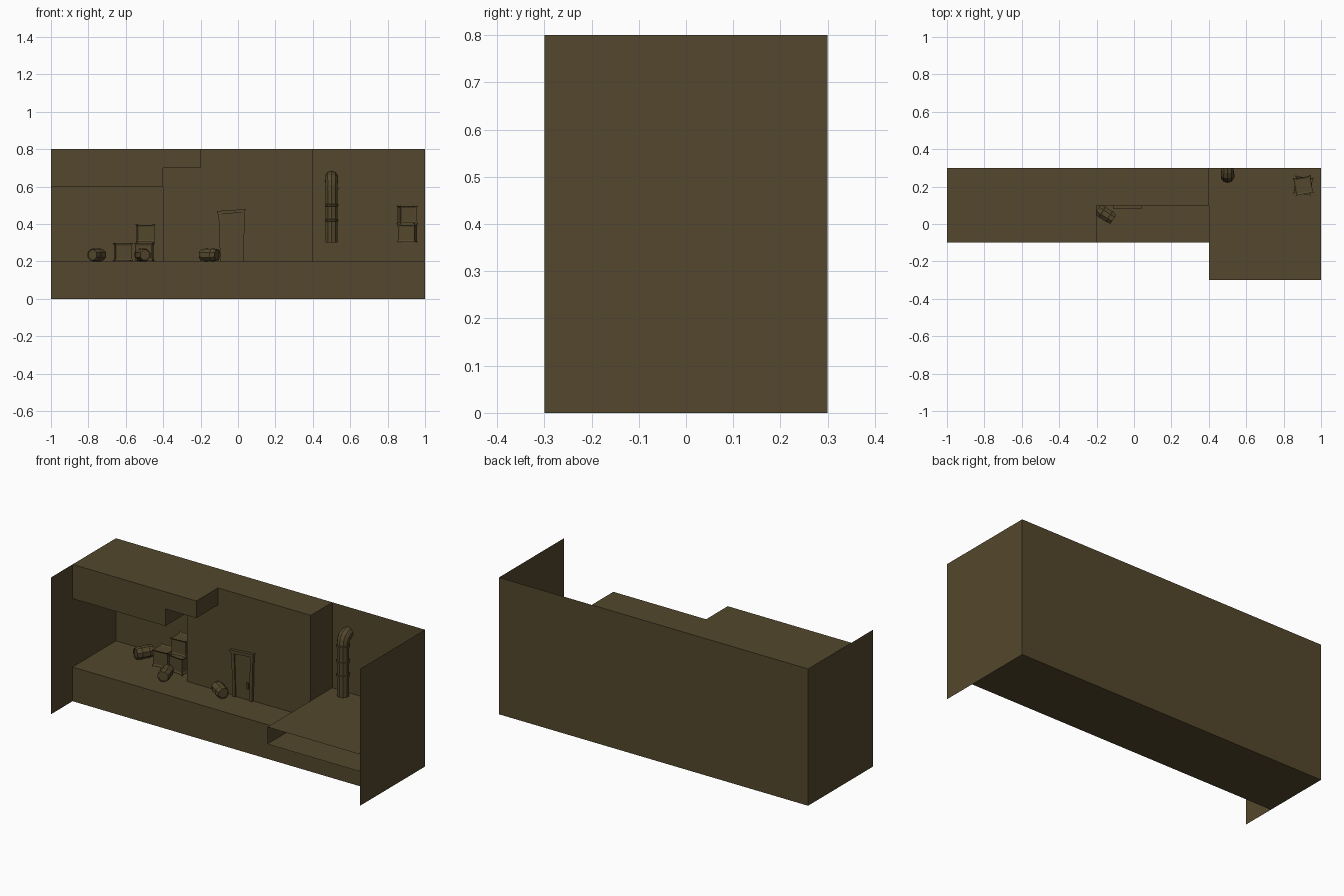
import bpy, bmesh, math
from mathutils import Matrix, Vector

if "Cube" in bpy.data.objects:
    bpy.data.objects.remove(bpy.data.objects["Cube"])

mat = bpy.data.materials.new("dark_olive_brown")
mat.diffuse_color = (0.088, 0.064, 0.026, 1)
mat.use_nodes = True
mat.node_tree.nodes["Principled BSDF"].inputs["Base Color"].default_value = mat.diffuse_color


def finish(name, bm):
    me = bpy.data.meshes.new(name)
    bm.to_mesh(me)
    bm.free()
    me.materials.append(mat)
    ob = bpy.data.objects.new(name, me)
    bpy.context.collection.objects.link(ob)
    return ob


def panel(name, axis, at, outline):
    """Flat sheet at a fixed position on one axis; outline uses the other two axes in order."""
    bm = bmesh.new()
    vs = []
    for p in outline:
        co = list(p)
        co.insert(axis, at)
        vs.append(bm.verts.new(co))
    bm.faces.new(vs)
    return finish(name, bm)


def rect(a0, b0, a1, b1):
    return [(a0, b0), (a1, b0), (a1, b1), (a0, b1)]


def plate(name, outline, y0, y1):
    """Outline in x and z, extruded between two y values."""
    bm = bmesh.new()
    f = bm.faces.new([bm.verts.new((x, y0, z)) for x, z in outline])
    r = bmesh.ops.extrude_face_region(bm, geom=[f], use_keep_orig=True)
    bmesh.ops.translate(bm, vec=(0, y1 - y0, 0),
                        verts=[g for g in r["geom"] if isinstance(g, bmesh.types.BMVert)])
    bmesh.ops.recalc_face_normals(bm, faces=bm.faces)
    return finish(name, bm)


def sweep(name, rings, sides):
    """Skin rings given as (centre, direction, radius)."""
    bm = bmesh.new()
    loops = []
    for c, d, r in rings:
        d = Vector(d).normalized()
        u = Vector((1, 0, 0)) if abs(d.x) < 0.9 else Vector((0, 1, 0))
        u = (u - d * u.dot(d)).normalized()
        v = d.cross(u)
        loops.append([bm.verts.new(Vector(c) + r * (u * math.cos(t) + v * math.sin(t)))
                      for t in [2 * math.pi * (i + 0.5) / sides for i in range(sides)]])
    for a, b in zip(loops, loops[1:]):
        for i in range(sides):
            j = (i + 1) % sides
            bm.faces.new((a[i], a[j], b[j], b[i]))
    bm.faces.new(loops[0][::-1])
    bm.faces.new(loops[-1])
    bmesh.ops.recalc_face_normals(bm, faces=bm.faces)
    return finish(name, bm)


def crate(name, loc, turn, s=0.105):
    """Cube with pinched edges and sunken faces."""
    bm = bmesh.new()
    bmesh.ops.create_cube(bm, size=2)
    bmesh.ops.subdivide_edges(bm, edges=bm.edges[:], cuts=2, use_grid_fill=True)
    for v in bm.verts:
        outer = [abs(c) > 0.9 for c in v.co]
        pull = {3: 1.0, 2: 0.9, 1: 0.8}[sum(outer)]
        v.co = [math.copysign(pull if o else 0.72, c) for o, c in zip(outer, v.co)]
    bmesh.ops.transform(bm, verts=bm.verts, matrix=Matrix.Translation(loc)
                        @ Matrix.Rotation(math.radians(turn), 4, 'Z') @ Matrix.Scale(s / 2, 4))
    return finish(name, bm)


def barrel(name, x, y, direction):
    d = Vector((*direction, 0)).normalized()
    profile = [(-.045, .022), (-.045, .027), (-.05, .027), (-.05, .031), (-.025, .035), (-.022, .037),
               (-.017, .035), (.017, .035), (.022, .037), (.025, .035), (.05, .031),
               (.05, .027), (.045, .027), (.045, .022)]
    c = Vector((x, y, 0.235))
    sweep(name, [(c + d * t, d, r) for t, r in profile], 8)


# Outer shell
panel("left_wall", 0, -1, rect(-.3, 0, .3, .8))
panel("right_wall", 0, 1, rect(-.3, 0, .3, .8))
panel("back_wall", 1, .3, rect(-1, 0, 1, .8))
panel("base", 2, 0, rect(-1, -.1, 1, .3))
panel("floor_front", 1, -.1, rect(-1, 0, 1, .2))
panel("floor", 2, .2, rect(-1, -.1, 1, .3))

# Raised platform on the right, open at the front
panel("shelf", 2, .2, rect(.4, -.3, 1, -.1))
panel("platform", 2, .3, rect(.4, -.3, 1, .3))
panel("platform_side", 0, .4, rect(-.3, .2, .1, .3))

# Middle wall block and left overhang
panel("middle_wall", 1, .1, rect(-.4, .2, .4, .8))
panel("middle_wall_left", 0, -.4, rect(.1, .2, .3, .6))
panel("middle_wall_right", 0, .4, rect(.1, .2, .3, .8))
panel("roof", 2, .8, [(-1, -.1), (-.2, -.1), (-.2, .1), (.4, .1), (.4, .3), (-1, .3)])
panel("overhang_front", 1, -.1, [(-1, .6), (-.4, .6), (-.4, .7), (-.2, .7), (-.2, .8), (-1, .8)])
panel("room_ceiling", 2, .6, rect(-1, -.1, -.4, .3))
panel("overhang_step", 0, -.4, rect(-.1, .6, .1, .7))
panel("overhang_underside", 2, .7, rect(-.4, -.1, -.2, .1))
panel("overhang_end", 0, -.2, rect(-.1, .7, .1, .8))

# Crooked door
plate("door_lintel", [(-.107, .45), (.035, .463), (.042, .48), (-.113, .469)], .082, .1)
plate("door_post_left", [(-.095, .2), (-.078, .2), (-.086, .452), (-.104, .45)], .086, .1)
plate("door_post_right", [(.012, .2), (.03, .2), (.036, .463), (.018, .461)], .086, .1)
plate("door_panel", [(-.078, .2), (.012, .2), (.018, .461), (-.086, .452)], .094, .1)
plate("door_handle", rect(-.008, .265, .004, .3), .086, .094)

# Pipe bending back into the wall
px, py, r = .5, .257, .034
rings = [((px, py, .3), (0, 0, 1), r)]
for z in (.42, .5, .59):
    for dz, k in ((-.006, r), (-.005, .038), (.005, .038), (.006, r)):
        rings.append(((px, py, z + dz), (0, 0, 1), k))
for i in range(5):
    a = math.radians(22.5 * i)
    rings.append(((px, .3 - .043 * math.cos(a), .607 + .043 * math.sin(a)),
                  (0, math.sin(a), math.cos(a)), r + (.003 if i == 2 else 0)))
sweep("pipe", rings, 10)

# Crates
for name, loc, turn in (("crate_floor_left", (-.615, .2, .25), 5),
                        ("crate_floor_right", (-.5, .19, .25), -6),
                        ("crate_upper_left", (-.495, .2, .35), 4),
                        ("crate_platform_lower", (.905, .205, .35), -8),
                        ("crate_platform_upper", (.905, .205, .45), 10)):
    crate(name, loc, turn, .1)

# Lying barrels
barrel("barrel_left", -.755, .21, (.5, .85))
barrel("barrel_middle", -.51, .06, (-.3, .95))
barrel("barrel_door", -.152, .052, (.84, -.54))
